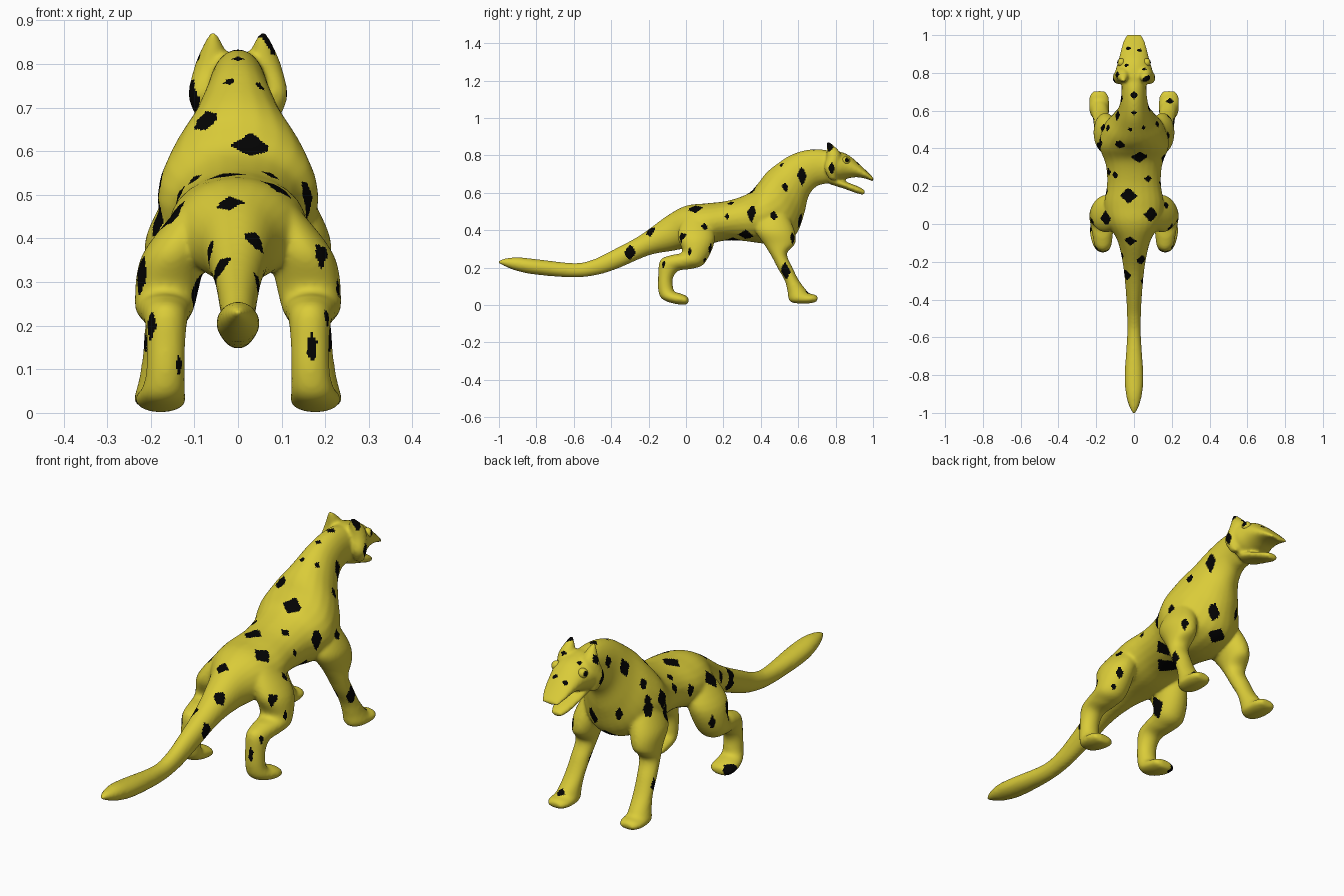
import bpy
import bmesh
import math
from mathutils import Vector
from mathutils.bvhtree import BVHTree

default_cube = bpy.data.objects.get("Cube")
if default_cube:
    bpy.data.objects.remove(default_cube, do_unlink=True)


def make_material(name, colour):
    material = bpy.data.materials.new(name)
    material.use_nodes = True
    material.diffuse_color = colour
    material.node_tree.nodes["Principled BSDF"].inputs["Base Color"].default_value = colour
    return material


yellow = make_material("mustard yellow", (0.7, 0.6, 0.04, 1))
black = make_material("spot black", (0.001, 0.001, 0.001, 1))


def smooth_between(before, start, end, after, t):
    """Catmull-Rom interpolation of one profile value."""
    slope_in, slope_out = (end - before) / 2, (after - start) / 2
    cubic = 2 * (start - end) + slope_in + slope_out
    square = 3 * (end - start) - 2 * slope_in - slope_out
    return ((cubic * t + square) * t + slope_in) * t + start


def refine(stations, steps=5):
    last = len(stations) - 1
    result = []
    for i in range(last):
        neighbours = [stations[max(0, min(last, i + k))] for k in (-1, 0, 1, 2)]
        for step in range(steps):
            result.append([smooth_between(*values, step / steps) for values in zip(*neighbours)])
    result.append(stations[-1])
    return result


def loft(bm, stations, side=1, segments=24):
    """Skin elliptical rings, each given by two side-profile points,
    a half width and a sideways centre."""
    rings = []
    for y_a, z_a, y_b, z_b, half_width, centre in refine(stations):
        middle = Vector((centre * side, (y_a + y_b) / 2, (z_a + z_b) / 2))
        upward = Vector((0, (y_a - y_b) / 2, (z_a - z_b) / 2))
        sideways = Vector((max(half_width, 0.003), 0, 0))
        ring = []
        for k in range(segments):
            angle = math.tau * k / segments
            ring.append(bm.verts.new(middle + upward * math.sin(angle) + sideways * math.cos(angle)))
        rings.append(ring)
    faces = [bm.faces.new(rings[0]), bm.faces.new(rings[-1])]
    for ring, following in zip(rings, rings[1:]):
        for k in range(segments):
            n = (k + 1) % segments
            faces.append(bm.faces.new((ring[k], ring[n], following[n], following[k])))
    bmesh.ops.recalc_face_normals(bm, faces=faces)


# Tail, trunk and neck: top point, bottom point, half width
trunk = [
    (-1.006, .235, -1.006, .225, .006), (-.97, .248, -.96, .203, .026), (-.9, .255, -.9, .181, .043),
    (-.8, .245, -.8, .162, .05), (-.6, .224, -.6, .147, .037), (-.5, .242, -.47, .162, .037),
    (-.4, .29, -.36, .197, .042), (-.25, .37, -.2, .265, .057), (-.1, .478, -.08, .288, .087),
    (0, .531, 0, .303, .138), (.1, .543, .1, .318, .158), (.22, .557, .2, .343, .143),
    (.33, .595, .3, .343, .15), (.385, .65, .45, .328, .185), (.43, .708, .58, .368, .163),
    (.49, .757, .63, .48, .115), (.56, .802, .655, .58, .083), (.64, .828, .7, .635, .069),
    (.72, .833, .755, .65, .065), (.8, .815, .78, .67, .07),
]
skull = [
    (.75, .826, .765, .675, .08), (.79, .827, .81, .663, .1), (.86, .807, .86, .675, .084),
    (.92, .76, .91, .683, .071), (.97, .712, .965, .674, .058), (1.004, .678, 1, .66, .042),
]
jaw = [
    (.77, .7, .77, .645, .06), (.86, .658, .85, .62, .053),
    (.92, .634, .91, .598, .043), (.958, .613, .953, .588, .027),
]
# Paired parts also have a sideways centre
ear_and_cheek = [
    (.752, .874, .772, .868, .009, .057), (.752, .83, .82, .822, .03, .058),
    (.752, .79, .825, .785, .035, .067), (.74, .73, .805, .72, .031, .083),
    (.765, .672, .805, .668, .018, .074),
]
hind_leg = [
    (-.015, .47, .125, .465, .045, .095), (-.045, .37, .155, .35, .074, .147),
    (-.02, .285, .1, .223, .07, .167), (-.08, .267, .03, .193, .059, .167),
    (-.138, .24, -.04, .183, .049, .165), (-.149, .16, -.071, .14, .044, .165),
    (-.149, .08, -.068, .09, .045, .167), (-.127, .031, -.06, .071, .051, .172),
    (-.06, .006, -.03, .062, .058, .177), (0, .002, 0, .05, .053, .177),
    (.014, .016, .014, .037, .027, .177),
]
front_leg = [
    (.385, .48, .54, .49, .055, .12), (.37, .4, .58, .4, .068, .144),
    (.42, .32, .585, .33, .056, .155),
    (.46, .255, .54, .275, .047, .163), (.488, .2, .57, .2, .044, .17),
    (.528, .13, .602, .135, .044, .175), (.543, .07, .639, .085, .047, .18),
    (.558, .017, .66, .062, .053, .184), (.64, .007, .69, .056, .053, .185),
    (.698, .016, .706, .042, .036, .185),
]

# Build every part, then fuse them into one soft skin
bm = bmesh.new()
for part in (trunk, skull, jaw):
    loft(bm, [station + (0,) for station in part])
for part in (ear_and_cheek, hind_leg, front_leg):
    for side in (-1, 1):
        loft(bm, part, side)
mesh = bpy.data.meshes.new("body")
bm.to_mesh(mesh)
bm.free()
body = bpy.data.objects.new("body", mesh)
bpy.context.collection.objects.link(body)
remesh = body.modifiers.new("fuse", 'REMESH')
remesh.mode = 'VOXEL'
remesh.voxel_size = 0.0065
soften = body.modifiers.new("soften", 'SMOOTH')
soften.factor = 0.5
soften.iterations = 14
bpy.ops.object.select_all(action='DESELECT')
bpy.context.view_layer.objects.active = body
body.select_set(True)
bpy.ops.object.convert(target='MESH')
mesh = body.data
mesh.materials.clear()
mesh.materials.append(yellow)
mesh.materials.append(black)
bm = bmesh.new()
bm.from_mesh(mesh)
surface = BVHTree.FromBMesh(bm)


def caster(axis, start, heading):
    """Return a function that drops a pair of coordinates on the skin along an axis."""
    def locate(first, second):
        origin, direction = [first, second], [0, 0]
        origin.insert(axis, start)
        direction.insert(axis, heading)
        return surface.ray_cast(Vector(origin), Vector(direction))[0]
    return locate


from_left, from_right = caster(0, 2, -1), caster(0, -2, 1)

# Spots: where each one lands on the skin, grouped by size
large, medium, small, tiny = 0.049, 0.037, 0.025, 0.016
back_spots = {
    large: [(.03, .355), (-.03, .15), (.09, .05), (-.15, .03)],
    medium: [(-.02, -.09), (.04, -.19), (-.04, -.27), (-.075, .42), (-.18, .43)],
    small: [(-.1, .26), (.075, .24), (.17, .1), (-.16, .51), (0, .68), (-.09, .79), (.19, .65)],
    tiny: [(0, .59), (-.02, .5), (.05, .51), (-.04, .84), (.055, .82), (-.03, .93), (.03, .92)],
}
left_spots = {
    medium: [(.53, .18), (.62, .69), (-.3, .28), (.61, .45), (.35, .495)],
    small: [(.53, .63), (.47, .475), (.57, .36), (.13, .3), (.78, .73),
            (.77, .845), (.765, .865)],
    tiny: [(.22, .475), (-.01, .37), (.02, .285), (.1, .24), (-.12, .22)],
}
right_spots = {
    large: [(-.005, .03)],
    medium: [(.51, .5), (.41, .44), (.577, .7), (.76, .72), (-.25, .29), (.01, .32)],
    small: [(.605, .49), (.51, .61), (.276, .5), (.174, .455), (.11, .296), (-.13, .2),
            (.54, .17), (.665, .755)],
}
rear_spots = {small: [(-.065, .37), (.19, .365)], tiny: [(.17, .16), (.17, .14), (-.135, .11)]}
belly_spots = {0.06: [(.02, .25)], large: [(.1, .32), (0, .57)]}
inner_left_spots = {medium: [(.51, .19)]}
inner_right_spots = {large: [(.04, .27)], small: [(.51, .16)]}
spots = []
for group, locate in (
    (back_spots, caster(2, 2, -1)), (belly_spots, caster(2, 0, 1)),
    (left_spots, from_left), (right_spots, from_right), (rear_spots, caster(1, -2, 1)),
    (inner_left_spots, caster(0, 0, 1)), (inner_right_spots, caster(0, 0, -1)),
):
    for radius, places in group.items():
        spots += [(locate(*place), radius) for place in places]
spots = [(spot, radius) for spot, radius in spots if spot]

# Diamond-shaped spots, taller than wide
for face in bm.faces:
    centre = face.calc_center_median()
    for spot, radius in spots:
        offset = centre - spot
        if abs(offset.x) + 1.1 * abs(offset.y) + 0.62 * abs(offset.z) < radius:
            face.material_index = 1
            break
eye_places = [from_right(.855, .772), from_left(.855, .772)]
bm.to_mesh(mesh)
bm.free()
bpy.ops.object.shade_smooth()

# Eyes, sunk into the head, with painted pupils
for side, name, place in zip((-1, 1), ("right_eye", "left_eye"), eye_places):
    place.x -= side * 0.008
    bpy.ops.mesh.primitive_uv_sphere_add(segments=24, ring_count=16, radius=0.022, location=place)
    eye = bpy.context.object
    eye.name = name
    eye.data.materials.append(yellow)
    eye.data.materials.append(black)
    gaze = Vector((side, 0.3, 0.2)).normalized()
    for polygon in eye.data.polygons:
        polygon.material_index = int(polygon.normal.dot(gaze) > 0.87)
    bpy.ops.object.shade_smooth()
